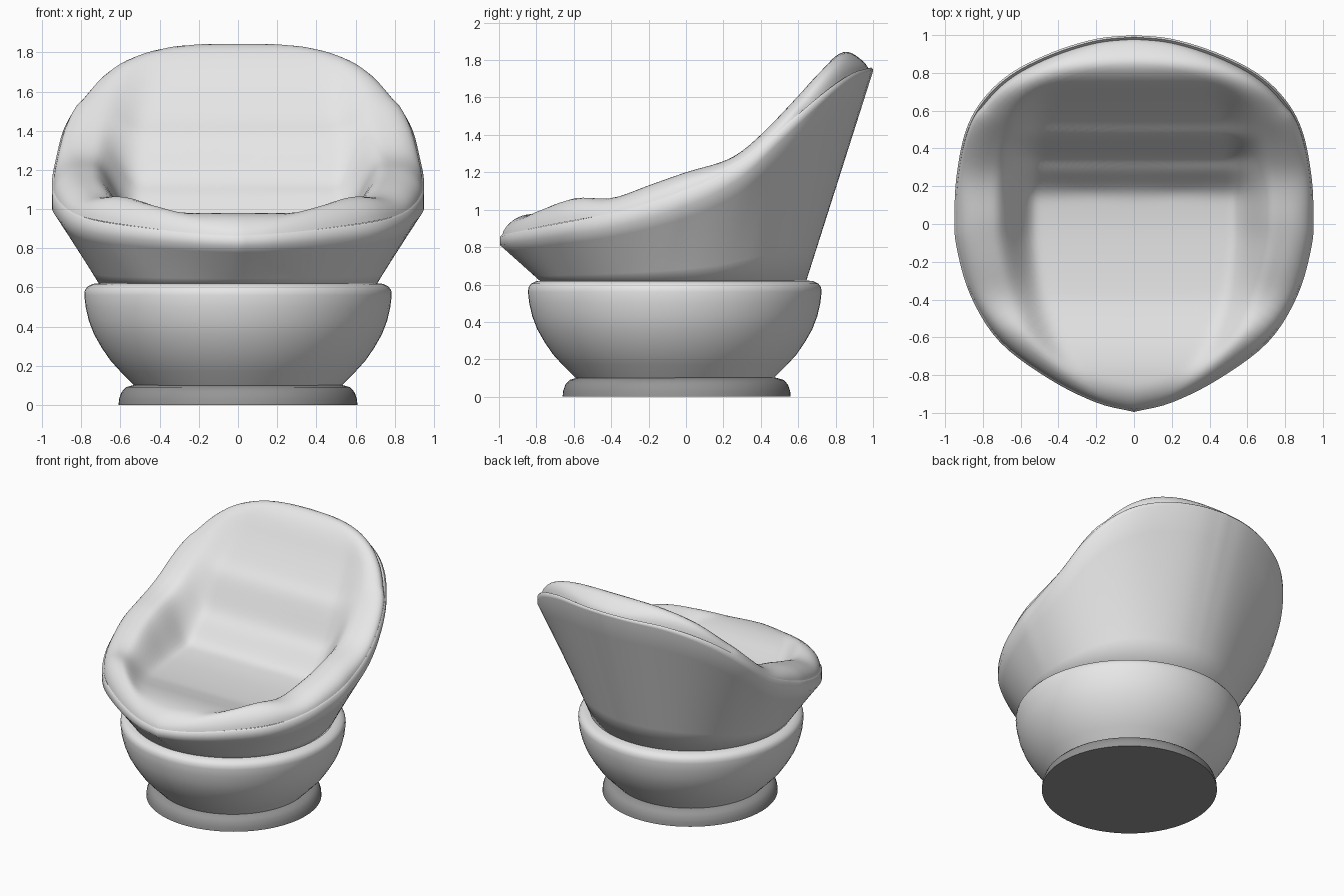
import bpy, bmesh, math
from mathutils import Vector

if "Cube" in bpy.data.objects:
    bpy.data.objects.remove(bpy.data.objects["Cube"])


def material(name, grey):
    m = bpy.data.materials.new(name)
    m.diffuse_color = (grey, grey, grey, 1)
    m.use_nodes = True
    m.node_tree.nodes["Principled BSDF"].inputs["Base Color"].default_value = m.diffuse_color
    return m


LIGHT = material("light grey", 0.8)
DARK = material("mid grey", 0.3)


def interp(table, t):
    """Smooth cubic interpolation of (key, value) pairs."""
    t = min(max(t, table[0][0]), table[-1][0])
    n = len(table)

    def slope(i):
        a, b = table[max(i - 1, 0)], table[min(i + 1, n - 1)]
        return (b[1] - a[1]) / (b[0] - a[0])
    for i in range(n - 1):
        (x0, y0), (x1, y1) = table[i], table[i + 1]
        if t <= x1:
            h = x1 - x0
            u = (t - x0) / h
            return ((2*u**3 - 3*u*u + 1) * y0 + (u**3 - 2*u*u + u) * h * slope(i)
                    + (3*u*u - 2*u**3) * y1 + (u**3 - u*u) * h * slope(i + 1))


def smoothstep(a, b, t):
    t = min(max((t - a) / (b - a), 0), 1)
    return t * t * (3 - 2 * t)


def loft(name, rings, mat, cap_start=False, cap_end=False, angle=40):
    """Skin a list of equal-length closed rings."""
    bm = bmesh.new()
    vs = [[bm.verts.new(p) for p in r] for r in rings]
    n = len(vs[0])
    for a, b in zip(vs, vs[1:]):
        for i in range(n):
            j = (i + 1) % n
            bm.faces.new((a[i], a[j], b[j], b[i]))
    if cap_start:
        bm.faces.new(vs[0][::-1])
    if cap_end:
        bm.faces.new(vs[-1])
    me = bpy.data.meshes.new(name)
    bm.to_mesh(me)
    bm.free()
    me.materials.append(mat)
    ob = bpy.data.objects.new(name, me)
    bpy.context.collection.objects.link(ob)
    bpy.context.view_layer.objects.active = ob
    ob.select_set(True)
    bpy.ops.object.shade_smooth_by_angle(angle=math.radians(angle))
    ob.select_set(False)
    return ob


def lathe(name, profile, cy, mat, n=72):
    rings = [[(r * math.cos(k * math.tau / n), cy + r * math.sin(k * math.tau / n), z)
              for k in range(n)] for r, z in profile]
    return loft(name, rings, mat, True, True)


# Foot and round base
lathe("foot", [(.61, 0), (.607, .03), (.595, .065), (.572, .09), (.53, .102), (.4, .105)],
      -.05, DARK)
lathe("base", [(.45, .10), (.53, .10), (.6, .17), (.65, .225), (.695, .29), (.735, .36),
               (.762, .43), (.778, .5), (.785, .56), (.782, .585), (.768, .605),
               (.74, .618), (.70, .622), (.5, .622)], -.06, LIGHT)

# Rim outline seen from above (right half, front to back)
HALF = [(0, -.995), (.2, -.945), (.45, -.82), (.71, -.625), (.865, -.38), (.94, -.12),
        (.95, .04), (.94, .25), (.892, .49), (.80, .66), (.65, .8), (.43, .91),
        (.2, .98), (0, 1)]
xs = [(i, p[0]) for i, p in enumerate(HALF)]
ys = [(i, p[1]) for i, p in enumerate(HALF)]
SUB = 5
count = (len(HALF) - 1) * SUB
half = [(interp(xs, i / SUB), interp(ys, i / SUB)) for i in range(count + 1)]
outline = half + [(-x, y) for x, y in half[-2:0:-1]]
widths = [(y, x) for x, y in HALF]

# Heights along y: rim edge, cushion roll, and centre line of seat and back
RIM = [(-1, .865), (-.8, .905), (-.4, .985), (0, 1.11), (.3, 1.25), (.5, 1.42),
       (.75, 1.63), (.9, 1.73), (1, 1.76)]
ROLL = [(-1, .93), (-.9, .975), (-.6, 1.065), (-.4, 1.06), (-.2, 1.13), (0, 1.2),
        (.25, 1.28), (.4, 1.4), (.6, 1.61), (.75, 1.78), (.85, 1.845), (1, 1.82)]
CENTRE = [(-1, .93), (-.9, .965), (-.78, .98), (-.65, .97), (-.5, .94), (-.38, .92),
          (-.1, .915), (.1, .93), (.17, .95), (.22, 1.0), (.29, 1.085), (.35, 1.14),
          (.41, 1.26), (.47, 1.38), (.53, 1.44), (.65, 1.61), (.75, 1.77), (.82, 1.835),
          (.88, 1.845), (1, 1.8)]
DROP = [(-1, .055), (0, .09), (.5, .06), (1, .02)]


# Shell: round bottom flaring to the sloping rim
def shell_ring(f):
    ring = []
    for x, y in outline:
        a = math.atan2(y, x)
        low = Vector((.705 * math.cos(a), -.065 + .705 * math.sin(a), .61))
        high = Vector((x, y, interp(RIM, y) - interp(DROP, y)))
        ring.append(low.lerp(high, f))
    return ring


rim = [(x, y, interp(RIM, y) - .01) for x, y in outline]
lip = [(x * .99, y * .99, interp(RIM, y)) for x, y in outline]
inner = [(x * .94, y * .94, interp(RIM, y) - .06) for x, y in outline]
loft("shell", [shell_ring(k / 6) for k in range(7)] + [rim, lip, inner], LIGHT, True,
     angle=75)


# Cushion: padded roll around the rim, sunken seat and ribbed back
def cushion_point(x, y, s):
    w = max(interp(widths, y), .05)
    t = smoothstep(.54, .78, abs(x) / w)
    z = interp(CENTRE, y) * (1 - t) + interp(ROLL, y) * t
    edge = max((s - .87) / .13, 0)
    base = interp(RIM, y) - .01
    return (x, y, base + (z - base) * math.sqrt(max(1 - edge * edge, 0)))


STEPS = [.01] + [k * .024 for k in range(1, 37)] + [.885, .91, .935, .955, .972, .985, .995, 1]
rings = [[cushion_point(x * (s * .993 if y < .6 else s * .98),
                        y * (s * .993 if y < .6 else s * .98), s) for x, y in outline]
         for s in STEPS]
cushion = loft("cushion", rings[::-1], LIGHT, False, True, 80)
mod = cushion.modifiers.new("soften", 'SMOOTH')
mod.factor = .5
mod.iterations = 4
